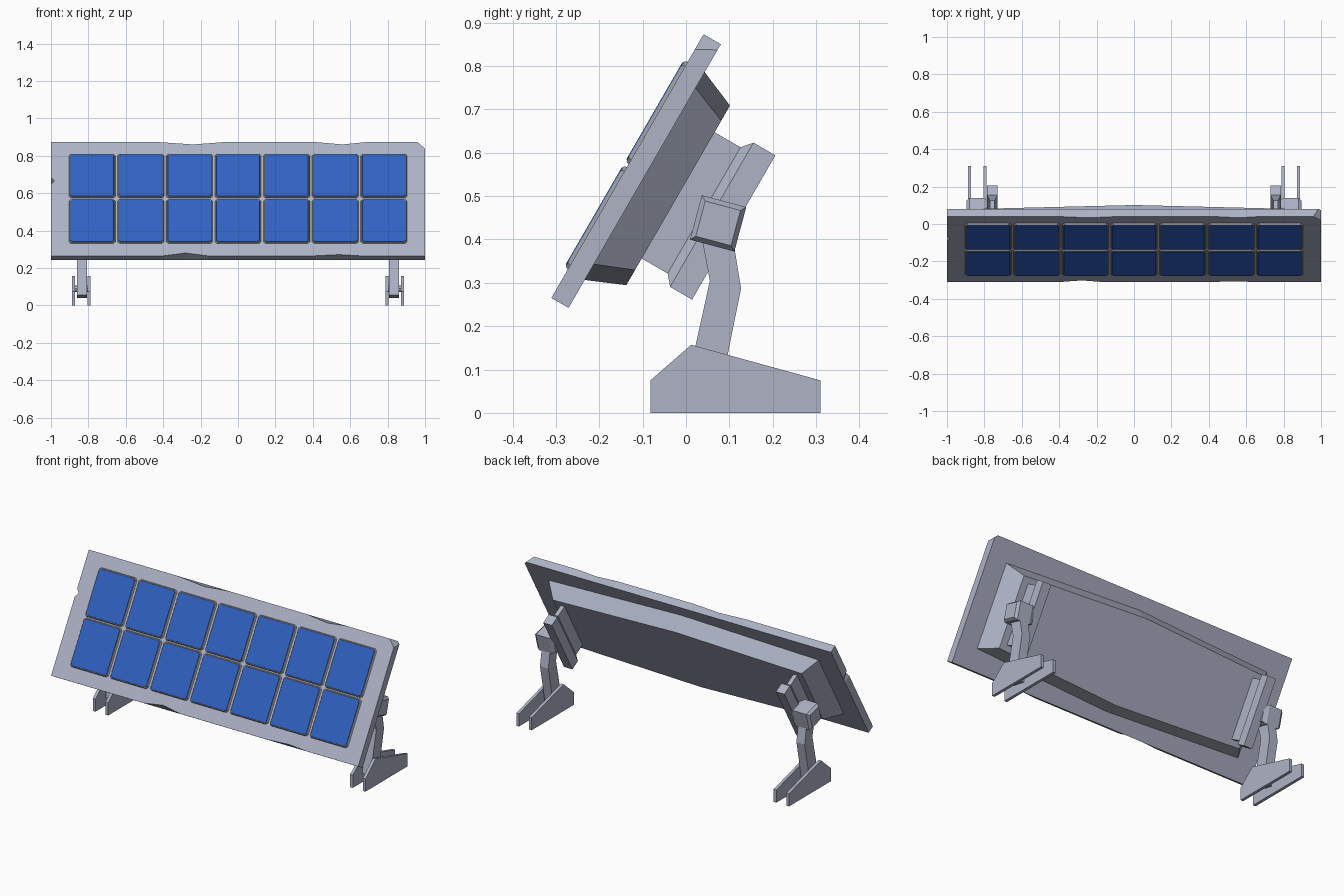
import bpy, bmesh, math
from mathutils import Matrix, Vector

if "Cube" in bpy.data.objects:
    bpy.data.objects.remove(bpy.data.objects["Cube"])

def material(name, col):
    m = bpy.data.materials.new(name)
    m.diffuse_color = (*col, 1)
    m.use_nodes = True
    m.node_tree.nodes["Principled BSDF"].inputs["Base Color"].default_value = m.diffuse_color
    return m

GREY = material("pale_metal", (0.42, 0.45, 0.56))
TRIM = material("cell_trim_grey", (0.34, 0.34, 0.36))
BLUE = material("cell_blue", (0.03, 0.12, 0.54))

# Tilted panel space: (x, v up the panel, w towards the back)
C, S = math.cos(math.radians(30)), 0.5
TILT = Matrix(((1, 0, 0, 0), (0, S, C, -0.135), (0, C, -S, 0.569), (0, 0, 0, 1)))
WORLD = Matrix.Identity(4)

def add_loft(bm, rings, space):
    """Join equal-length rings of points and cap both ends."""
    vs = [[bm.verts.new(space @ Vector(p)) for p in r] for r in rings]
    n = len(vs[0])
    for a, b in zip(vs, vs[1:]):
        for i in range(n):
            j = (i + 1) % n
            bm.faces.new((a[i], a[j], b[j], b[i]))
    bm.faces.new(vs[0])
    bm.faces.new(vs[-1])

def part(name, lofts, mat, space=WORLD, mirror=False):
    bm = bmesh.new()
    for rings in lofts:
        add_loft(bm, rings, space)
    bmesh.ops.recalc_face_normals(bm, faces=bm.faces)
    me = bpy.data.meshes.new(name)
    bm.to_mesh(me)
    bm.free()
    me.materials.append(mat)
    ob = bpy.data.objects.new(name, me)
    bpy.context.collection.objects.link(ob)
    if mirror:
        ob.modifiers.new("mirror", 'MIRROR')
    return ob

def profile(pts, x0, x1):
    """Side profile of (y, z) points, extruded across x."""
    return [[(x, y, z) for y, z in pts] for x in (x0, x1)]

def rect(x0, x1, v, w):
    return [(x0, -v, w), (x1, -v, w), (x1, v, w), (x0, v, w)]

def octagon(cx, cv, hx, hv, c, w):
    q = [(hx, hv - c), (hx - c, hv), (c - hx, hv), (-hx, hv - c),
         (-hx, c - hv), (c - hx, -hv), (hx - c, -hv), (hx, c - hv)]
    return [(cx + a, cv + b, w) for a, b in q]

# Panel frame with worn edges: x, v, then front-edge chip depths in x and v
H = 0.351
edge = [(-1, -H, 0, 0), (-0.4, -H, 0, 0), (-0.28, -H, 0, 0.018), (-0.16, -H, 0, 0),
        (0.4, -H, 0, 0), (0.54, -H, 0, 0.008), (0.66, -H, 0, 0), (1, -H, 0, 0),
        (1, H - 0.04, 0, 0), (0.96, H, 0, 0), (0.68, H, 0, 0), (0.56, H, 0, -0.014),
        (0.42, H, 0, 0), (-0.08, H, 0, 0), (-0.24, H, 0, -0.014), (-0.42, H, 0, 0),
        (-1, H, 0, 0), (-1, 0.135, 0, 0), (-1, 0.113, 0.018, 0), (-1, 0.09, 0, 0)]
front = [(x + dx, v + dv, 0) for x, v, dx, dv in edge]
back = [(x, v, 0.046) for x, v, dx, dv in edge]
# the clipped top corner is only missing at the front; a lower corner at the back
back[8], back[9] = (1, H - 0.015, 0.046), (0.985, H, 0.046)
part("panel_frame", [[front, back]], GREY, TILT)

# Back housing: six-sided tapered box, tallest in the middle
def housing(x, ve, vm, w):
    return [(-x, -ve, w), (0, -vm, w), (x, -ve, w), (x, ve, w), (0, vm, w), (-x, ve, w)]
part("back_housing", [[housing(0.88, 0.235, 0.277, 0.045), housing(0.81, 0.199, 0.239, 0.135)]],
     GREY, TILT)

# Solar cells: bevelled trim tiles with blue plates
tiles, plates = [], []
for i in range(7):
    for cv in (-0.1385, 0.1415):
        cx = (i - 3) * 0.26
        tiles.append([octagon(cx, cv, 0.125, 0.137, 0.012, 0.001),
                      octagon(cx, cv, 0.119, 0.133, 0.010, -0.0075)])
        plates.append([octagon(cx, cv, 0.1165, 0.130, 0.009, -0.007),
                       octagon(cx, cv, 0.1155, 0.129, 0.009, -0.010)])
part("cell_trim", tiles, TRIM, TILT)
part("solar_cells", plates, BLUE, TILT)

# Mounting brackets behind the housing
part("bracket", [[rect(0.745, 0.77, 0.168, 0.13), rect(0.745, 0.77, 0.168, 0.204),
                  rect(0.73, 0.785, 0.192, 0.2245), rect(0.73, 0.785, 0.192, 0.283)]],
     GREY, TILT, True)

# Tilt knuckles: chamfered blocks turned 15 degrees
def turned_square(x, r):
    a = math.radians(-15)
    return [(x, 0.074 + r * (sy * math.cos(a) - sz * math.sin(a)),
             0.437 + r * (sy * math.sin(a) + sz * math.cos(a)))
            for sy, sz in ((-1, -1), (1, -1), (1, 1), (-1, 1))]
part("knuckle", [[turned_square(0.775, 0.042), turned_square(0.80, 0.053),
                  turned_square(0.88, 0.053), turned_square(0.895, 0.042)]], GREY, WORLD, True)

# Bent legs
leg = [(0.033, 0.42), (0.055, 0.305), (0.0, 0.055), (0.077, 0.04), (0.127, 0.287), (0.105, 0.42)]
part("leg", [profile(leg, 0.808, 0.862)], GREY, WORLD, True)

# Twin foot plates and the pin joining them to the leg
foot = [(-0.082, 0), (-0.082, 0.075), (0.012, 0.157), (0.31, 0.075), (0.31, 0)]
part("foot_plates", [profile(foot, 0.788, 0.805), profile(foot, 0.871, 0.888)], GREY, WORLD, True)
pin = [(0.045 + 0.018 * math.cos(k * math.pi / 4), 0.09 + 0.018 * math.sin(k * math.pi / 4))
       for k in range(8)]
part("foot_pin", [profile(pin, 0.80, 0.875)], GREY, WORLD, True)
